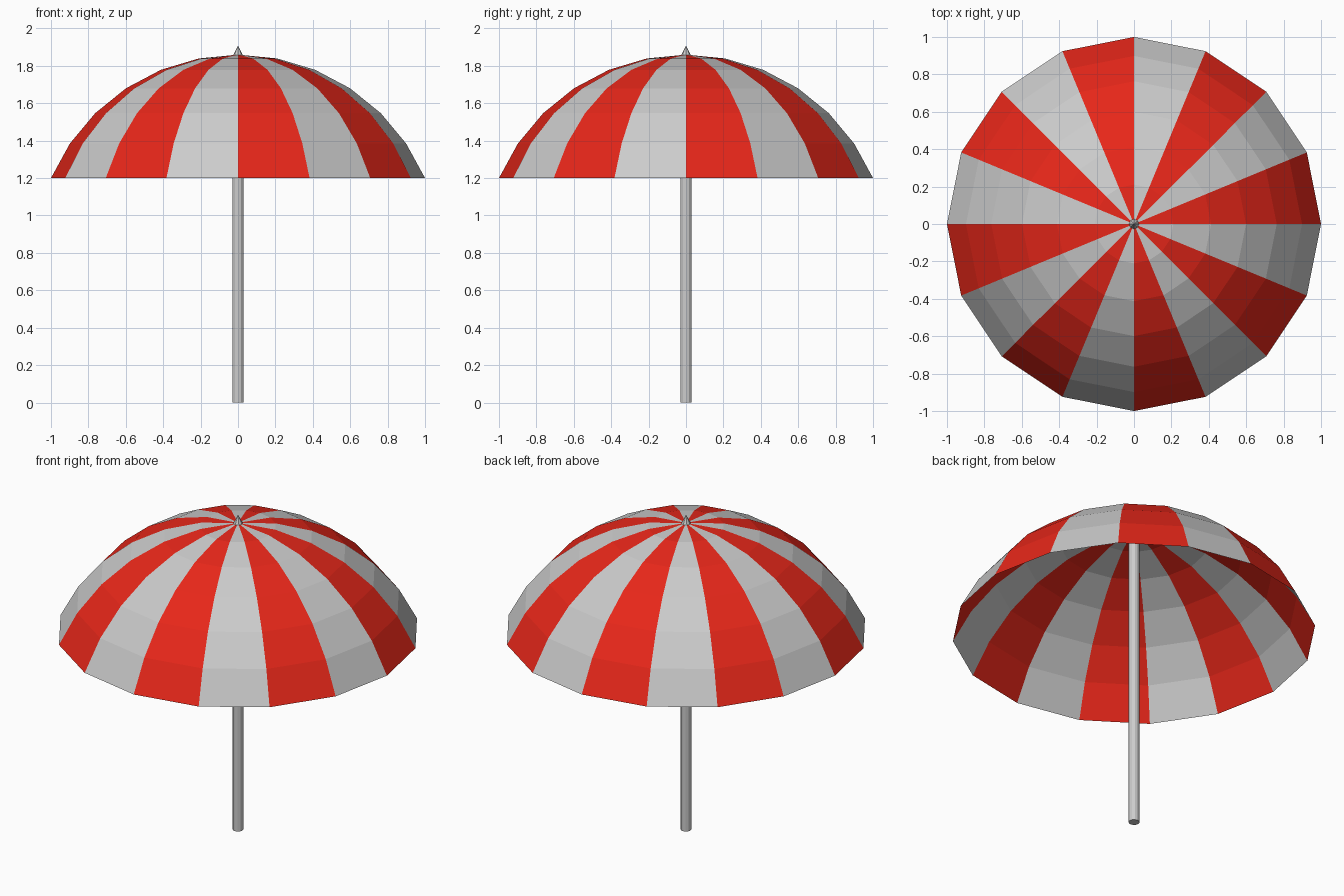
import bpy, bmesh
from math import sin, cos, asin, pi

if "Cube" in bpy.data.objects:
    bpy.data.objects.remove(bpy.data.objects["Cube"])

SIDES, RINGS = 16, 6
RIM_Z, TOP_Z = 1.2, 1.86

def material(name, color):
    m = bpy.data.materials.new(name)
    m.diffuse_color = color
    m.use_nodes = True
    m.node_tree.nodes["Principled BSDF"].inputs["Base Color"].default_value = m.diffuse_color
    return m

# Canopy: spherical cap with alternating coloured panels
rise = TOP_Z - RIM_Z
radius = (1 + rise ** 2) / (2 * rise)
centre_z = TOP_Z - radius
rim_angle = asin(1 / radius)

bm = bmesh.new()
apex = bm.verts.new((0, 0, TOP_Z))
rings = []
for j in range(1, RINGS + 1):
    t = rim_angle * j / RINGS
    r, z = radius * sin(t), centre_z + radius * cos(t)
    rings.append([bm.verts.new((r * cos(2 * pi * k / SIDES), r * sin(2 * pi * k / SIDES), z))
                  for k in range(SIDES)])
for k in range(SIDES):
    n = (k + 1) % SIDES
    faces = [bm.faces.new((apex, rings[0][k], rings[0][n]))]
    for a, b in zip(rings, rings[1:]):
        faces.append(bm.faces.new((a[k], b[k], b[n], a[n])))
    for f in faces:
        f.material_index = k % 2
mesh = bpy.data.meshes.new("canopy")
bm.to_mesh(mesh)
bm.free()
mesh.materials.append(material("red_fabric", (0.8, 0.02, 0.01, 1)))
mesh.materials.append(material("white_fabric", (0.8, 0.8, 0.8, 1)))
canopy = bpy.data.objects.new("canopy", mesh)
bpy.context.collection.objects.link(canopy)

# Pole
bpy.ops.mesh.primitive_cylinder_add(vertices=12, radius=0.03, depth=TOP_Z - 0.01,
                                    location=(0, 0, (TOP_Z - 0.01) / 2))
bpy.context.object.name = "pole"

# Pointed tip above the canopy
bpy.ops.mesh.primitive_cone_add(vertices=8, radius1=0.03, radius2=0, depth=0.06,
                                location=(0, 0, 1.88))
bpy.context.object.name = "tip"
